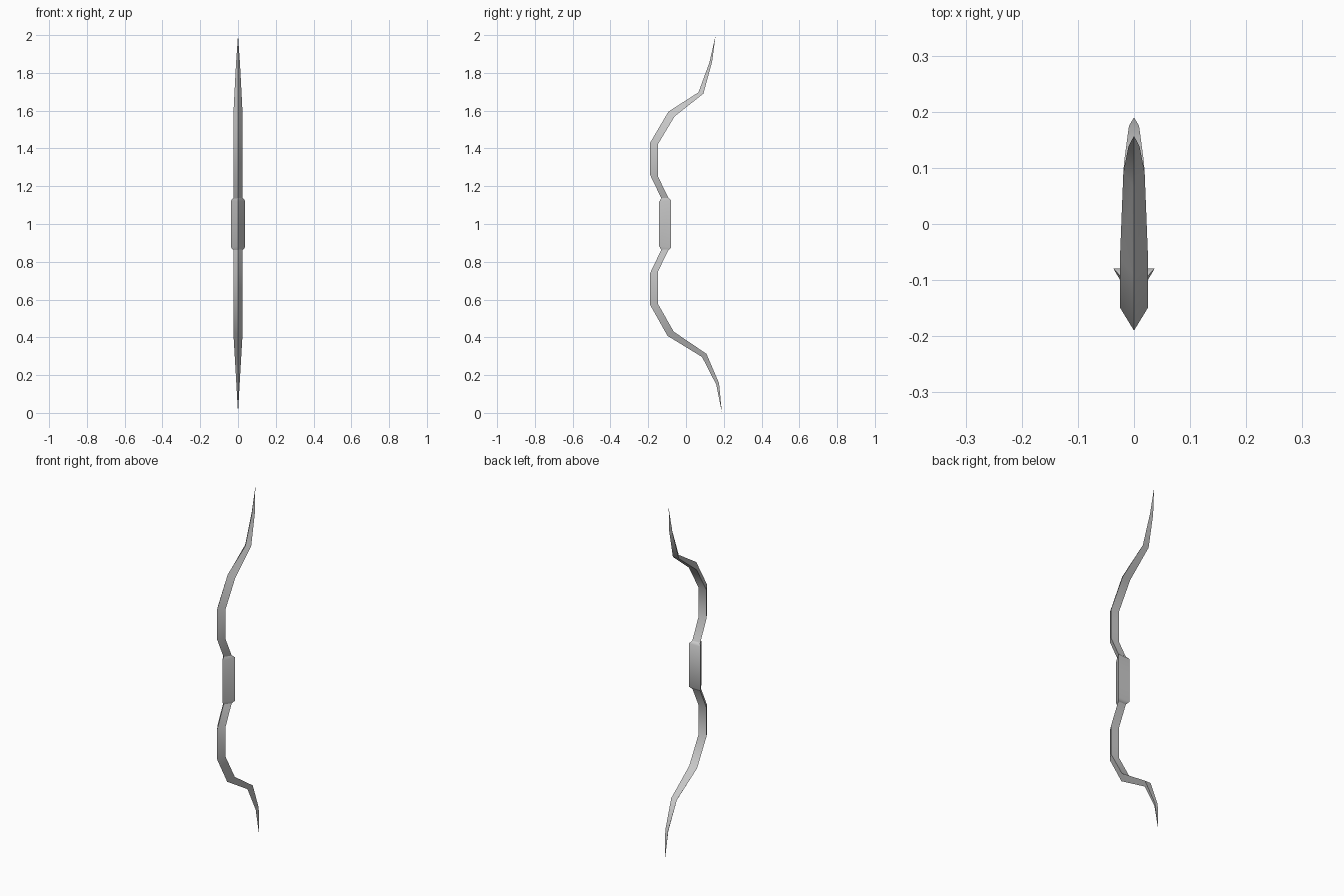
import bpy, bmesh

if "Cube" in bpy.data.objects:
    bpy.data.objects.remove(bpy.data.objects["Cube"])


def tri_loft(name, stations, tip=None):
    """Loft triangular sections: (ridge y, ridge z, back y, back z, half width)."""
    bm = bmesh.new()
    rings = []
    for fy, fz, by, bz, w in stations:
        rings.append([bm.verts.new(p) for p in
                      ((0, fy, fz), (w, by, bz), (-w, by, bz))])
    for a, b in zip(rings, rings[1:]):
        for i in range(3):
            j = (i + 1) % 3
            bm.faces.new((a[i], a[j], b[j], b[i]))
    bm.faces.new(rings[0])
    if tip:
        t = bm.verts.new(tip)
        for i in range(3):
            bm.faces.new((rings[-1][i], rings[-1][(i + 1) % 3], t))
    else:
        bm.faces.new(rings[-1])
    bmesh.ops.recalc_face_normals(bm, faces=bm.faces)
    mesh = bpy.data.meshes.new(name)
    bm.to_mesh(mesh)
    bm.free()
    ob = bpy.data.objects.new(name, mesh)
    bpy.context.collection.objects.link(ob)
    bpy.ops.object.select_all(action='DESELECT')
    ob.select_set(True)
    bpy.context.view_layer.objects.active = ob
    bpy.ops.object.shade_smooth_by_angle(angle=1.1)
    return ob


# upper limb, curving forward then sweeping back to a point
tri_loft("upper_limb", [
    (-.130, 1.135, -.092, 1.135, .025),
    (-.190, 1.260, -.149, 1.253, .025),
    (-.190, 1.430, -.149, 1.422, .025),
    (-.093, 1.595, -.060, 1.570, .025),
    (.066, 1.697, .092, 1.690, .019),
    (.124, 1.855, .138, 1.858, .010)], (0, .157, 2.0))

# lower limb, slightly longer sweep
tri_loft("lower_limb", [
    (-.130, .865, -.092, .865, .025),
    (-.190, .740, -.149, .747, .025),
    (-.190, .572, -.149, .578, .025),
    (-.098, .408, -.065, .430, .025),
    (.085, .296, .108, .313, .018),
    (.160, .150, .175, .157, .009)], (0, .19, 0))

# thicker grip with tapered ends
tri_loft("grip", [
    (-.130, .862, -.092, .862, .025),
    (-.142, .882, -.079, .876, .037),
    (-.142, 1.118, -.079, 1.124, .037),
    (-.130, 1.138, -.092, 1.138, .025)])
